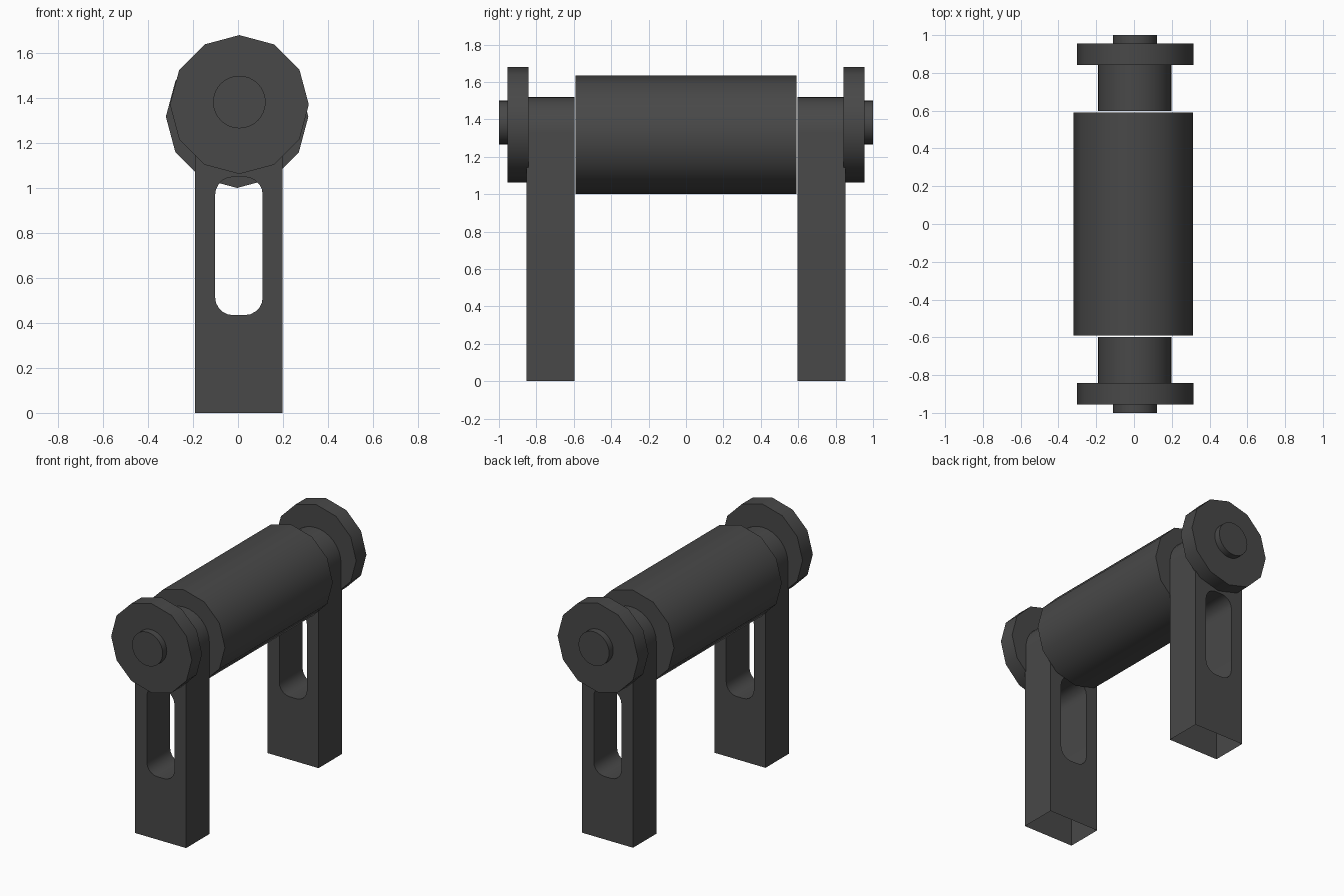
import bpy
import bmesh
from math import pi, cos, sin, radians

cube = bpy.data.objects.get("Cube")
if cube:
    bpy.data.objects.remove(cube, do_unlink=True)

# Single dark grey finish
dark = bpy.data.materials.new("dark grey")
dark.use_nodes = True
colour = (0.065, 0.065, 0.065, 1)
dark.diffuse_color = colour
dark.node_tree.nodes["Principled BSDF"].inputs["Base Color"].default_value = colour


def finish(obj, name):
    obj.name = name
    obj.data.name = name
    obj.data.materials.append(dark)
    bpy.ops.object.select_all(action="DESELECT")
    obj.select_set(True)
    bpy.context.view_layer.objects.active = obj
    bpy.ops.object.shade_smooth_by_angle(angle=radians(40))


def cylinder(name, x, z, radius, y0, y1, sides):
    """Cylinder lying along y from y0 to y1."""
    bpy.ops.mesh.primitive_cylinder_add(
        vertices=sides, radius=radius, depth=abs(y1 - y0),
        location=(x, (y0 + y1) / 2, z), rotation=(pi / 2, 0, 0))
    finish(bpy.context.object, name)


def arc(cx, cz, r, start, end, steps):
    angles = [start + (end - start) * i / steps for i in range(steps + 1)]
    return [(cx + r * cos(a), cz + r * sin(a)) for a in angles]


def leg(name, y0, y1):
    """Round-topped post with a slot through it, open underneath."""
    mid, half = 0.004, 0.195
    outline = [(mid - half, 0), (mid + half, 0)]
    outline += arc(mid, 1.52 - half, half, 0, pi, 16)
    # Slot with rounded corners
    r, slot = 0.08, []
    corners = [(0.11 - r, 1.05 - r), (r - 0.102, 1.05 - r),
               (r - 0.102, 0.435 + r), (0.11 - r, 0.435 + r)]
    for i, (cx, cz) in enumerate(corners):
        slot += arc(cx, cz, r, i * pi / 2, (i + 1) * pi / 2, 5)

    bm = bmesh.new()
    sides = ([], [])
    for points in (outline, slot):
        rings = [[bm.verts.new((x, y, z)) for x, z in points] for y in (y0, y1)]
        n = len(points)
        for side, ring in zip(sides, rings):
            side += [bm.edges.new((ring[i], ring[(i + 1) % n])) for i in range(n)]
        for i in range(n):
            j = (i + 1) % n
            if points[i][1] + points[j][1] > 0:  # leave the foot open
                bm.faces.new((rings[0][i], rings[0][j], rings[1][j], rings[1][i]))
    for side in sides:
        bmesh.ops.triangle_fill(bm, edges=side, use_beauty=True)
    bmesh.ops.recalc_face_normals(bm, faces=bm.faces)
    mesh = bpy.data.meshes.new(name)
    bm.to_mesh(mesh)
    bm.free()
    obj = bpy.data.objects.new(name, mesh)
    bpy.context.collection.objects.link(obj)
    finish(obj, name)


# Central roller
cylinder("roller", -0.004, 1.318, 0.317, -0.59, 0.59, 12)

# Leg, end disc and axle pin at each end
for end, s in (("front", -1), ("back", 1)):
    leg(end + "_leg", s * 0.597, s * 0.852)
    cylinder(end + "_disc", 0.006, 1.372, 0.309, s * 0.843, s * 0.955, 12)
    cylinder(end + "_pin", 0.006, 1.383, 0.117, s * 0.9, s, 32)
